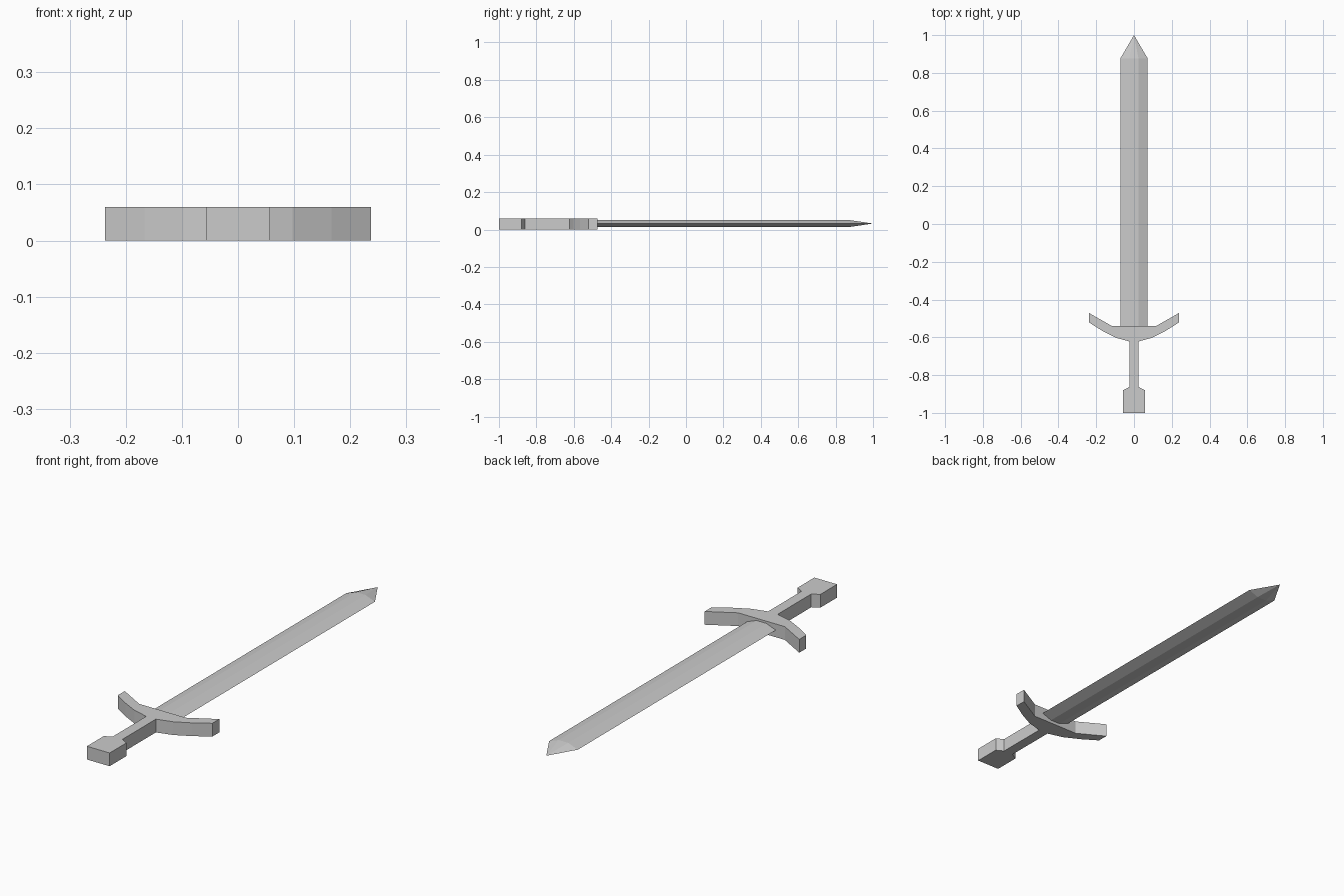
import bpy, bmesh

if "Cube" in bpy.data.objects:
    bpy.data.objects.remove(bpy.data.objects["Cube"])


def make_object(name, bm):
    bmesh.ops.recalc_face_normals(bm, faces=bm.faces[:])
    mesh = bpy.data.meshes.new(name)
    bm.to_mesh(mesh)
    bm.free()
    obj = bpy.data.objects.new(name, mesh)
    bpy.context.collection.objects.link(obj)
    return obj


# Hilt: mirrored outline of pommel, grip and curved guard, extruded upward
half = [(0.057, -1.0), (0.057, -0.88), (0.024, -0.862), (0.024, -0.622),
        (0.097, -0.602), (0.167, -0.566), (0.237, -0.522), (0.237, -0.472),
        (0.117, -0.54)]
outline = half + [(-x, y) for x, y in reversed(half)]
bm = bmesh.new()
face = bm.faces.new([bm.verts.new((x, y, 0)) for x, y in outline])
ext = bmesh.ops.extrude_face_region(bm, geom=[face])
top = [v for v in ext["geom"] if isinstance(v, bmesh.types.BMVert)]
bmesh.ops.translate(bm, verts=top, vec=(0, 0, 0.06))
make_object("hilt", bm)

# Blade: flattened hexagonal section running to a single point
mid = 0.032
section = [(-0.072, 0), (-0.024, 0.018), (0.024, 0.018),
           (0.072, 0), (0.024, -0.018), (-0.024, -0.018)]
bm = bmesh.new()
base, shoulder = [[bm.verts.new((x, y, mid + z)) for x, z in section]
                  for y in (-0.56, 0.877)]
tip = bm.verts.new((0, 1.0, mid))
bm.faces.new(base)
for i in range(6):
    j = (i + 1) % 6
    bm.faces.new((base[i], base[j], shoulder[j], shoulder[i]))
    bm.faces.new((shoulder[i], shoulder[j], tip))
make_object("blade", bm)
